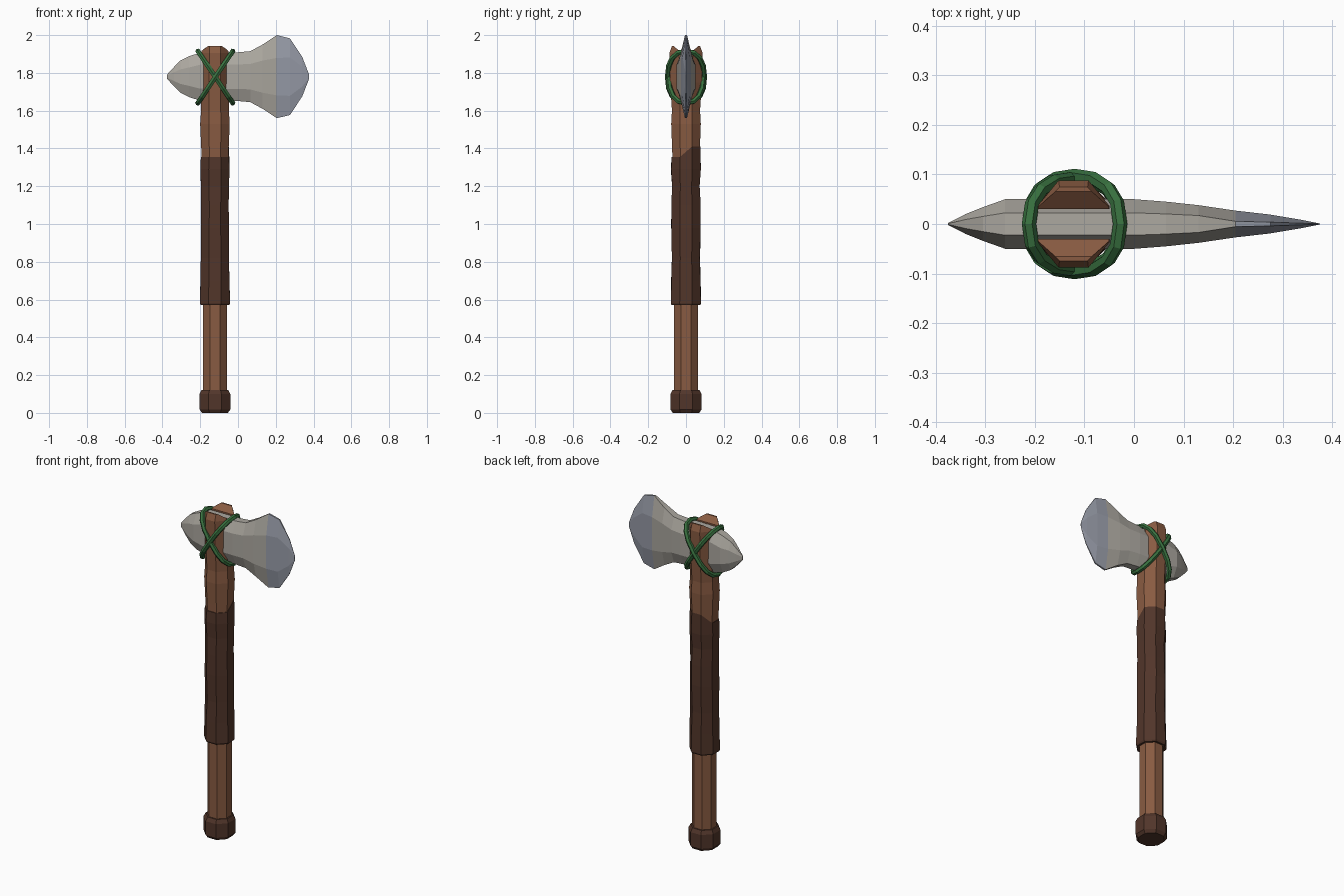
import bpy, bmesh, math, random
from mathutils import Vector

if "Cube" in bpy.data.objects:
    bpy.data.objects.remove(bpy.data.objects["Cube"])

random.seed(4)
CX = -0.122   # handle axis
CZ = 1.78     # head centre height


def material(name, rgb):
    m = bpy.data.materials.new(name)
    m.diffuse_color = (*rgb, 1)
    m.use_nodes = True
    m.node_tree.nodes["Principled BSDF"].inputs["Base Color"].default_value = m.diffuse_color
    return m


WOOD = material("wood", (0.25, 0.105, 0.054))
LEATHER = material("dark leather", (0.083, 0.036, 0.023))
STONE = material("stone grey", (0.41, 0.39, 0.35))
EDGE = material("blade edge grey", (0.31, 0.33, 0.39))
GREEN = material("green cord", (0.04, 0.165, 0.05))


def loft(name, rings, mats, closed=False, rule=None):
    """Skin a list of equal-sized point rings; cap the ends unless closed."""
    bm = bmesh.new()
    vs = [[bm.verts.new(p) for p in r] for r in rings]
    n = len(vs[0])
    pairs = list(zip(vs, vs[1:])) + ([(vs[-1], vs[0])] if closed else [])
    for a, b in pairs:
        for i in range(n):
            j = (i + 1) % n
            bm.faces.new((a[i], a[j], b[j], b[i]))
    if not closed:
        bm.faces.new(vs[0][::-1])
        bm.faces.new(vs[-1])
    bmesh.ops.recalc_face_normals(bm, faces=bm.faces)
    if rule:
        for f in bm.faces:
            f.material_index = rule(f.calc_center_median())
    me = bpy.data.meshes.new(name)
    bm.to_mesh(me)
    bm.free()
    for m in mats:
        me.materials.append(m)
    ob = bpy.data.objects.new(name, me)
    bpy.context.collection.objects.link(ob)
    return ob


def octagon(z, rx, ry, jitter=0.0):
    """Horizontal eight-sided ring around the handle axis."""
    pts = []
    for i in range(8):
        a = math.pi / 8 + i * math.pi / 4
        k = 1.06 + random.uniform(-jitter, jitter)
        pts.append(Vector((CX + rx * k * math.cos(a), ry * k * math.sin(a), z)))
    return pts


# wooden handle, thicker near the head, bevelled at the top
shaft = [(0.05, .064, .064), (0.60, .064, .064), (1.30, .070, .072),
         (1.40, .074, .075), (1.53, .080, .080), (1.60, .075, .076),
         (1.75, .075, .086), (1.905, .074, .090), (1.942, .070, .076)]
handle = loft("handle", [octagon(*s) for s in shaft], [WOOD])

# notch in the top of the handle that holds the head
profile = [(-.03, 1.7), (.03, 1.7), (.03, 1.912), (.075, 1.95), (-.075, 1.95), (-.03, 1.912)]
cutter = loft("notch_cutter", [[(x, y, z) for y, z in profile] for x in (-.4, .2)], [WOOD])
cutter.hide_render = True
cutter.hide_viewport = True
mod = handle.modifiers.new("notch", 'BOOLEAN')
mod.operation = 'DIFFERENCE'
mod.solver = 'EXACT'
mod.object = cutter
bpy.context.view_layer.objects.active = handle
bpy.ops.object.modifier_apply(modifier="notch")
bpy.data.objects.remove(cutter)

# leather grip with a slanted upper lip
wrap = [(0.57, .076, .076), (0.58, .081, .081), (0.70, .079, .079), (0.82, .077, .075),
        (0.98, .076, .081), (1.10, .074, .078), (1.20, .076, .074), (1.29, .080, .081),
        (1.355, .075, .077)]
rings = [octagon(*w, jitter=0.02) for w in wrap]
for i in (0, 1, 2):
    rings[-1][i].z += 0.055
loft("grip_wrap", rings, [LEATHER])

# pommel
knob = [(0.0, .070, .072), (0.018, .083, .084), (0.10, .083, .084), (0.122, .072, .072)]
loft("pommel", [octagon(*k) for k in knob], [LEATHER])

# stone head: x, half height, half thickness, shoulder ratio
sections = [(-.375, .012, .002, .5), (-.34, .05, .020, .45), (-.305, .085, .034, .45),
            (-.26, .108, .050, .45), (-.20, .127, .050, .5), (0.0, .129, .050, .5),
            (.065, .135, .045, .5), (.13, .170, .038, .5), (.205, .220, .027, .45),
            (.275, .203, .019, .5), (.34, .105, .008, .5), (.375, .015, .001, .5)]


def head_ring(x, h, t, s):
    top = 0.45 if x < 0.15 else 0.2
    quarter = [(t, s * h), (t * top, h)]
    yz = quarter + [(-y, z) for y, z in quarter[::-1]]
    yz += [(-y, -z) for y, z in yz]
    return [(x, y, CZ + z) for y, z in yz]


loft("axe_head", [head_ring(*s) for s in sections], [STONE, EDGE],
     rule=lambda c: int(c.x > 0.22))


# two tilted cord loops that cross on the front and the back
def cord(name, side):
    n, m, r = 16, 6, 0.0145
    c = Vector((CX + 0.002, 0, CZ - 0.002))
    along = Vector((0.092 * side, 0, 0.137))
    out = Vector((0, 0.094 + 0.003 * side, 0))

    def point(i):
        a = 2 * math.pi * i / n
        f = lambda v: math.copysign(abs(v) ** 0.85, v)
        return c + along * f(math.cos(a)) + out * f(math.sin(a))

    normal = along.cross(out).normalized()
    rings = []
    for i in range(n):
        p = point(i)
        tangent = (point(i + 1) - point(i - 1)).normalized()
        u = tangent.cross(normal).normalized()
        rings.append([p + r * (u * math.cos(2 * math.pi * k / m) + normal * math.sin(2 * math.pi * k / m))
                      for k in range(m)])
    loft(name, rings, [GREEN], closed=True)


cord("cord_rising", 1)
cord("cord_falling", -1)
